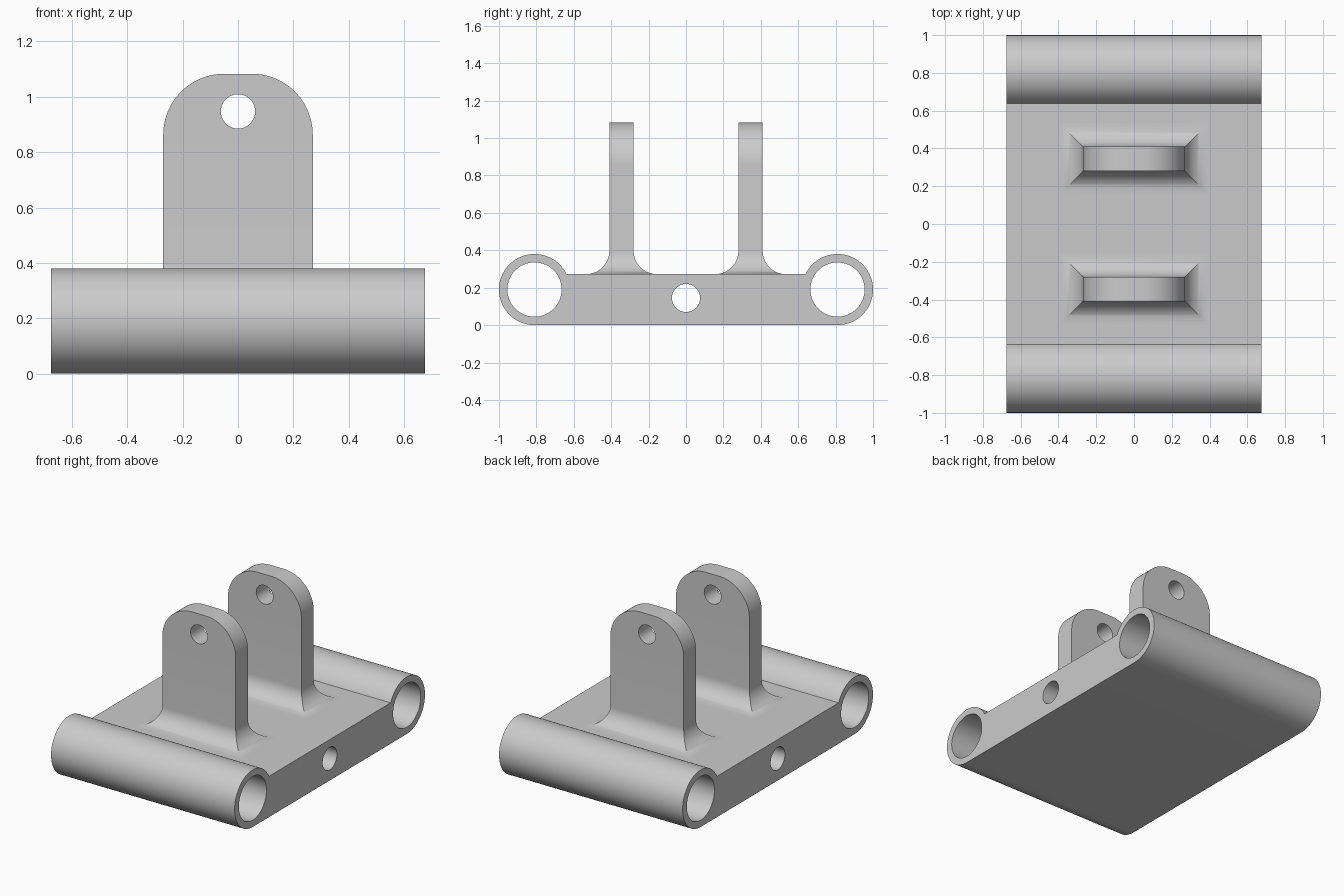
import bpy, bmesh
from math import sin, cos, radians, pi, asin, degrees
from mathutils import Matrix, Vector

if "Cube" in bpy.data.objects:
    bpy.data.objects.remove(bpy.data.objects["Cube"], do_unlink=True)

grey = bpy.data.materials.new("plain_grey")
grey.use_nodes = True
grey.diffuse_color = (0.6, 0.6, 0.6, 1)
grey.node_tree.nodes["Principled BSDF"].inputs["Base Color"].default_value = grey.diffuse_color

HALF_LENGTH = 0.675
TUBE_Y, TUBE_R, BORE_R = 0.81, 0.19, 0.145
PLATE_TOP = 0.272
LUG_Y, LUG_HALF_WIDTH, LUG_HALF_THICK = 0.345, 0.27, 0.065
LUG_TOP, LUG_ROUND = 1.083, 0.22
FILLET = 0.125


def arc(cx, cy, r, start, end, steps):
    """Points along an arc, angles in degrees."""
    angles = [radians(start + (end - start) * i / steps) for i in range(steps + 1)]
    return [(cx + r * cos(a), cy + r * sin(a)) for a in angles]


def circle(cx, cy, r, steps=64):
    return arc(cx, cy, r, 0, 360, steps)[:-1]


def plate_with_holes(loops, half_depth, axes):
    """Extrude an outline with holes; axes are the directions of u, v and depth."""
    curve = bpy.data.curves.new("outline", 'CURVE')
    curve.dimensions = '2D'
    curve.fill_mode = 'BOTH'
    curve.extrude = half_depth
    for loop in loops:
        spline = curve.splines.new('POLY')
        spline.points.add(len(loop) - 1)
        for point, (u, v) in zip(spline.points, loop):
            point.co = (u, v, 0, 1)
        spline.use_cyclic_u = True
    helper = bpy.data.objects.new("outline", curve)
    bpy.context.scene.collection.objects.link(helper)
    bpy.context.view_layer.update()
    evaluated = helper.evaluated_get(bpy.context.evaluated_depsgraph_get())
    mesh = bpy.data.meshes.new_from_object(evaluated)
    bm = bmesh.new()
    bm.from_mesh(mesh)
    bpy.data.objects.remove(helper, do_unlink=True)
    bpy.data.meshes.remove(mesh)
    bpy.data.curves.remove(curve)
    bmesh.ops.remove_doubles(bm, verts=bm.verts, dist=0.0001)
    bm.transform(Matrix(axes).transposed().to_4x4())
    bmesh.ops.recalc_face_normals(bm, faces=bm.faces)
    return bm


def finish(bm, name):
    mesh = bpy.data.meshes.new(name)
    bm.to_mesh(mesh)
    bm.free()
    mesh.materials.clear()
    mesh.materials.append(grey)
    obj = bpy.data.objects.new(name, mesh)
    bpy.context.scene.collection.objects.link(obj)
    bpy.ops.object.select_all(action='DESELECT')
    obj.select_set(True)
    bpy.context.view_layer.objects.active = obj
    bpy.ops.object.shade_smooth_by_angle(angle=radians(30))
    return obj


# Base plate with a tube along each end and a cross bore in the middle
meet = 180 - degrees(asin((PLATE_TOP - TUBE_R) / TUBE_R))
half = arc(TUBE_Y, TUBE_R, TUBE_R, -90, meet, 56)
outline = half + [(-y, z) for y, z in reversed(half)]
bores = [circle(s * TUBE_Y, TUBE_R, BORE_R) for s in (-1, 1)]
base = plate_with_holes([outline, *bores, circle(0, 0.145, 0.075)],
                        HALF_LENGTH, ((0, 1, 0), (0, 0, 1), (1, 0, 0)))
finish(base, "base_plate")


# Upright lugs with rounded tops, a pin hole and a mitred fillet at the foot
def build_lug(name, y):
    foot = PLATE_TOP + FILLET
    side = [(LUG_HALF_WIDTH, foot)]
    side += arc(LUG_HALF_WIDTH - LUG_ROUND, LUG_TOP - LUG_ROUND, LUG_ROUND, 0, 90, 24)
    loop = side + [(-x, z) for x, z in reversed(side)]
    bm = plate_with_holes([loop, circle(0, 0.947, 0.062, 48)], LUG_HALF_THICK,
                          ((1, 0, 0), (0, 0, 1), (0, -1, 0)))
    bottom = min(bm.faces, key=lambda f: f.calc_center_median().z)
    steps = 16
    for i in range(1, steps + 1):
        t = pi / 2 * i / steps
        spread = FILLET * (1 - cos(t))
        bottom = bmesh.ops.extrude_discrete_faces(bm, faces=[bottom])["faces"][0]
        for v in bottom.verts:
            v.co = Vector(((LUG_HALF_WIDTH + spread) * (1 if v.co.x > 0 else -1),
                           (LUG_HALF_THICK + spread) * (1 if v.co.y > 0 else -1),
                           foot - FILLET * sin(t)))
    bmesh.ops.delete(bm, geom=[bottom], context='FACES_ONLY')
    bmesh.ops.translate(bm, verts=bm.verts, vec=(0, y, 0))
    finish(bm, name)


build_lug("front_lug", -LUG_Y)
build_lug("back_lug", LUG_Y)
